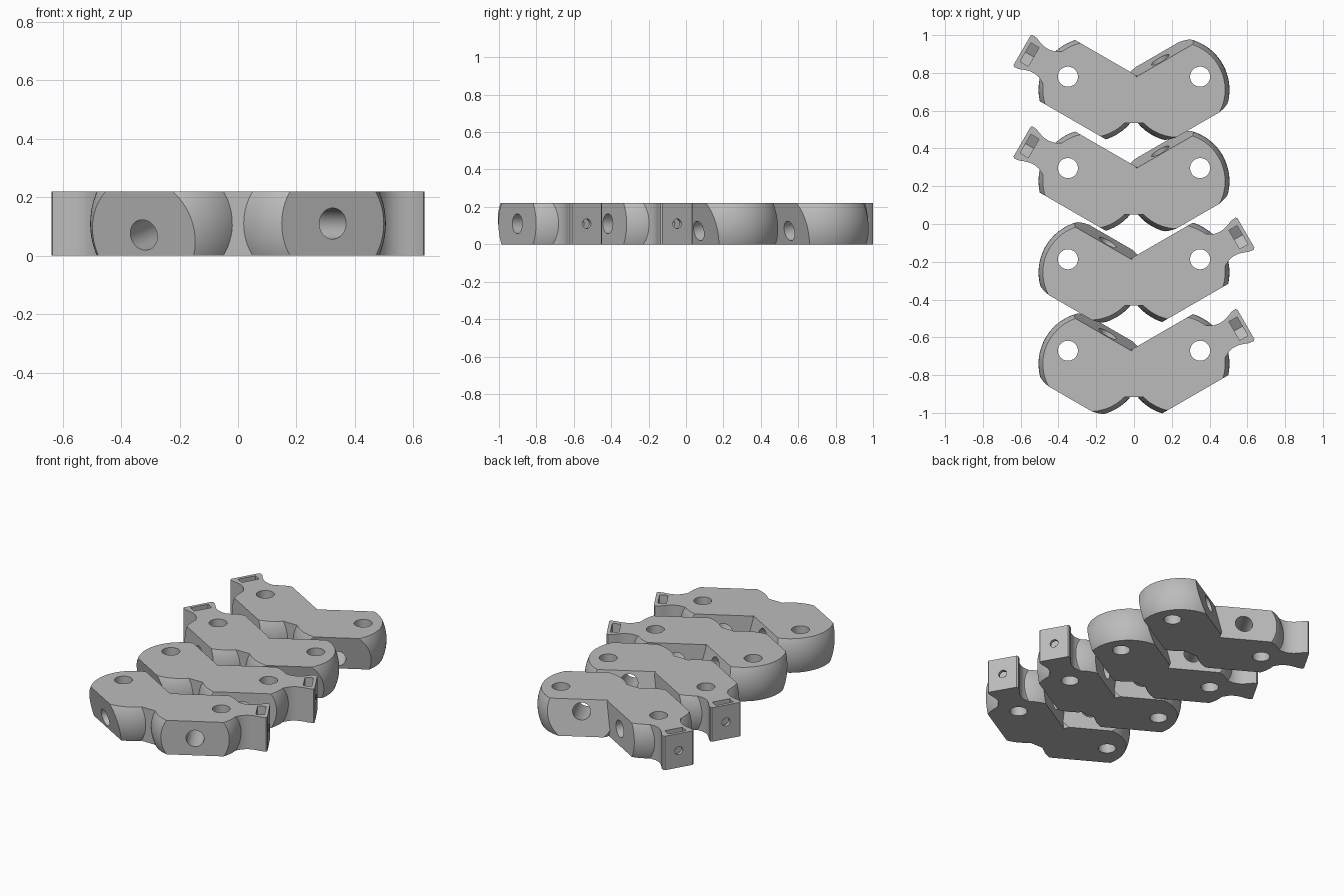
import bpy, bmesh, math
from mathutils import Matrix, Vector

if "Cube" in bpy.data.objects:
    bpy.data.objects.remove(bpy.data.objects["Cube"], do_unlink=True)

HEIGHT = 0.22
MID = HEIGHT / 2
BALL = 0.275          # lobe sphere radius
HALF = 0.187          # half width of an arm
BORE = 0.053
PIVOT = 0.35          # distance of the upright bores from the middle

grey = bpy.data.materials.new("grey")
grey.use_nodes = True
colour = (0.5, 0.5, 0.5, 1)
grey.diffuse_color = colour
grey.node_tree.nodes["Principled BSDF"].inputs["Base Color"].default_value = colour


def make(name, bm):
    bmesh.ops.recalc_face_normals(bm, faces=bm.faces[:])
    mesh = bpy.data.meshes.new(name)
    bm.to_mesh(mesh)
    bm.free()
    ob = bpy.data.objects.new(name, mesh)
    bpy.context.collection.objects.link(ob)
    return ob


def aim(centre, axis):
    return Matrix.Translation(centre) @ Vector(axis).to_track_quat('Z', 'Y').to_matrix().to_4x4()


def rod(centre, axis, radius, length):
    bm = bmesh.new()
    bmesh.ops.create_cone(bm, cap_ends=True, segments=40, radius1=radius, radius2=radius,
                          depth=length, matrix=aim(centre, axis))
    return make("cutter", bm)


def block(size, centre):
    bm = bmesh.new()
    bmesh.ops.create_cube(bm, size=1, matrix=Matrix.Translation(centre) @ Matrix.Diagonal((*size, 1)))
    return bm


def prism(points, depth, matrix):
    bm = bmesh.new()
    face = bm.faces.new([bm.verts.new((x, y, 0)) for x, y in points])
    top = bmesh.ops.extrude_face_region(bm, geom=[face])["geom"]
    bmesh.ops.translate(bm, verts=[v for v in top if isinstance(v, bmesh.types.BMVert)], vec=(0, 0, depth))
    bm.transform(matrix)
    return make("prism", bm)


def clip(bm, point, normal):
    cut = bmesh.ops.bisect_plane(bm, geom=bm.verts[:] + bm.edges[:] + bm.faces[:], plane_co=point,
                                 plane_no=normal, clear_outer=True)["geom_cut"]
    bmesh.ops.edgeloop_fill(bm, edges=[e for e in cut if isinstance(e, bmesh.types.BMEdge)])


def combine(base, other, operation):
    mod = base.modifiers.new("combine", 'BOOLEAN')
    mod.operation = operation
    mod.solver = 'EXACT'
    mod.object = other
    bpy.context.view_layer.update()
    result = bpy.data.meshes.new_from_object(base.evaluated_get(bpy.context.evaluated_depsgraph_get()))
    base.modifiers.clear()
    base.data = result
    bpy.data.objects.remove(other, do_unlink=True)


# Arm directions: the right-hand arm is upright, the other leans about its length
c, s = math.cos(math.radians(30)), 0.5
lean = math.radians(12)
along = Vector((c, s, 0))
cross = Vector((-s, c, 0))
cross_lean = Vector((s * math.cos(lean), c * math.cos(lean), math.sin(lean)))
ball_x = PIVOT - 0.138 * c
ball_y = -0.138 * s
arms = [(Vector((ball_x, ball_y, MID)), cross), (Vector((-ball_x, ball_y, MID)), cross_lean)]

# Core between the two arms, notched at the back
bm = block((0.22, 0.4, 0.4), (0, -0.045, MID))
for centre, axis in arms:
    clip(bm, centre + axis * (HALF - 0.0008), axis)
body = make("body", bm)

# Ball-shaped lobes with flattened sides
for centre, axis in arms:
    bm = bmesh.new()
    bmesh.ops.create_uvsphere(bm, u_segments=72, v_segments=48, radius=BALL, matrix=aim(centre, axis))
    for side in (1, -1):
        clip(bm, centre + axis * HALF * side, axis * side)
    combine(body, make("lobe", bm), 'UNION')

# Necked tab at the end of the upright arm
edge = [(0, 0.12), (0.07, 0.12), (0.1, 0.096), (0.13, 0.08), (0.16, 0.074), (0.19, 0.076),
        (0.22, 0.085), (0.245, 0.095), (0.272, 0.098), (0.28, 0.09)]
outline = edge + [(x, -y) for x, y in reversed(edge)]
tab_frame = Matrix.Translation((PIVOT, 0, 0)) @ Matrix.Rotation(math.radians(30), 4, 'Z')
combine(body, prism(outline, 0.4, tab_frame @ Matrix.Translation((0, 0, -0.09))), 'UNION')

# Trim to a flat top and bottom
combine(body, make("slab", block((3, 3, HEIGHT), (0, 0, MID))), 'INTERSECT')

# Upright and crosswise bores
for x in (-PIVOT, PIVOT):
    combine(body, rod((x, 0, MID), (0, 0, 1), BORE, 1), 'DIFFERENCE')
for centre, axis in arms:
    combine(body, rod(centre, axis, BORE, 0.6), 'DIFFERENCE')

# Screw hole and nut pocket in the tab
end = Vector((PIVOT, 0, MID))
combine(body, rod(end + along * 0.17, along, 0.026, 0.3), 'DIFFERENCE')
pocket = [(-0.057, 0.3), (-0.057, 0.077), (0, 0.044), (0.057, 0.077), (0.057, 0.3)]
stand = Matrix(((0, 0, 1, 0.209), (1, 0, 0, 0), (0, 1, 0, 0), (0, 0, 0, 1)))
combine(body, prism(pocket, 0.05, tab_frame @ stand), 'DIFFERENCE')

# Four brackets in a row, the rear pair mirrored
body.data.materials.clear()
body.data.materials.append(grey)
brackets = []
for i, y in enumerate((-0.671, -0.187, 0.296, 0.78)):
    mesh = body.data.copy()
    if i > 1:
        mesh.transform(Matrix.Diagonal((-1, 1, 1, 1)))
        mesh.flip_normals()
    ob = bpy.data.objects.new(f"bracket_{i + 1}", mesh)
    ob.location.y = y
    bpy.context.collection.objects.link(ob)
    brackets.append(ob)
bpy.data.objects.remove(body, do_unlink=True)

bpy.ops.object.select_all(action='DESELECT')
for ob in brackets:
    ob.select_set(True)
bpy.context.view_layer.objects.active = brackets[0]
bpy.ops.object.shade_smooth_by_angle(angle=math.radians(25))
